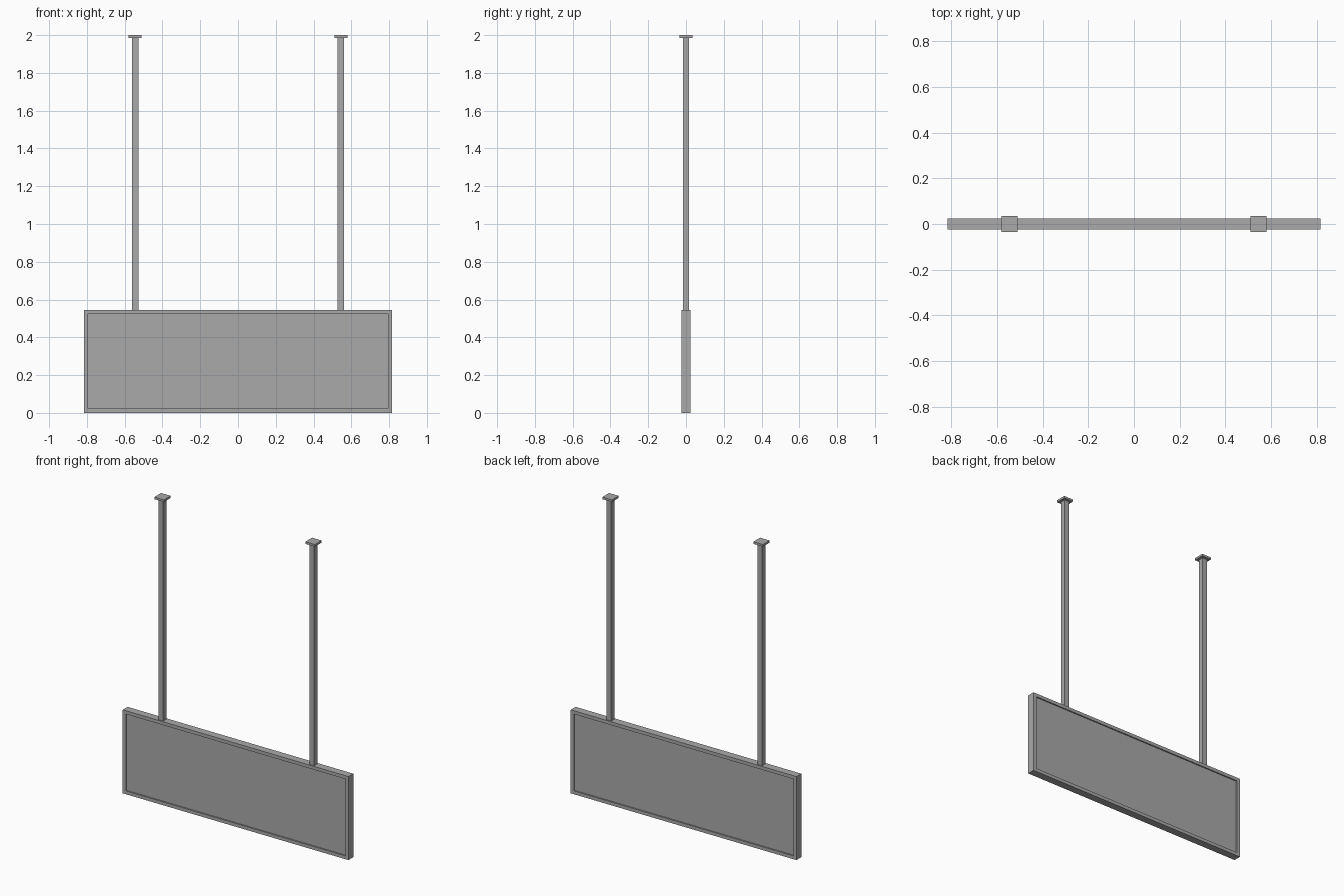
import bpy

old = bpy.data.objects.get("Cube")
if old:
    bpy.data.objects.remove(old, do_unlink=True)

grey = bpy.data.materials.new("metal grey")
grey.use_nodes = True
colour = (0.4, 0.4, 0.4, 1)
grey.diffuse_color = colour
grey.node_tree.nodes["Principled BSDF"].inputs["Base Color"].default_value = colour


def box(name, centre, size):
    bpy.ops.mesh.primitive_cube_add(size=1, location=centre)
    ob = bpy.context.object
    ob.name = name
    ob.scale = size
    bpy.ops.object.transform_apply(location=False, rotation=False, scale=True)
    ob.data.materials.append(grey)
    return ob


half_width, height, depth, rail = 0.815, 0.545, 0.05, 0.022
inner_height = height - 2 * rail
pole_x, pole_width, plate_thick = 0.545, 0.034, 0.014

# Sign board, set slightly back inside the frame on both faces
box("sign_panel", (0, 0, height / 2),
    (2 * (half_width - rail), depth - 0.016, inner_height))

# Horizontal frame rails
for name, z in (("bottom_rail", rail / 2), ("top_rail", height - rail / 2)):
    box(name, (0, 0, z), (2 * half_width, depth, rail))

# Side stiles, hanging poles and ceiling plates
for side, s in (("left", 1), ("right", -1)):
    box(side + "_stile", (s * (half_width - rail / 2), 0, height / 2),
        (rail, depth, inner_height))
    pole_top = 2 - plate_thick
    box(side + "_pole", (s * pole_x, 0, (height + pole_top) / 2),
        (pole_width, pole_width, pole_top - height))
    box(side + "_ceiling_plate", (s * pole_x, 0, 2 - plate_thick / 2),
        (0.069, 0.069, plate_thick))
